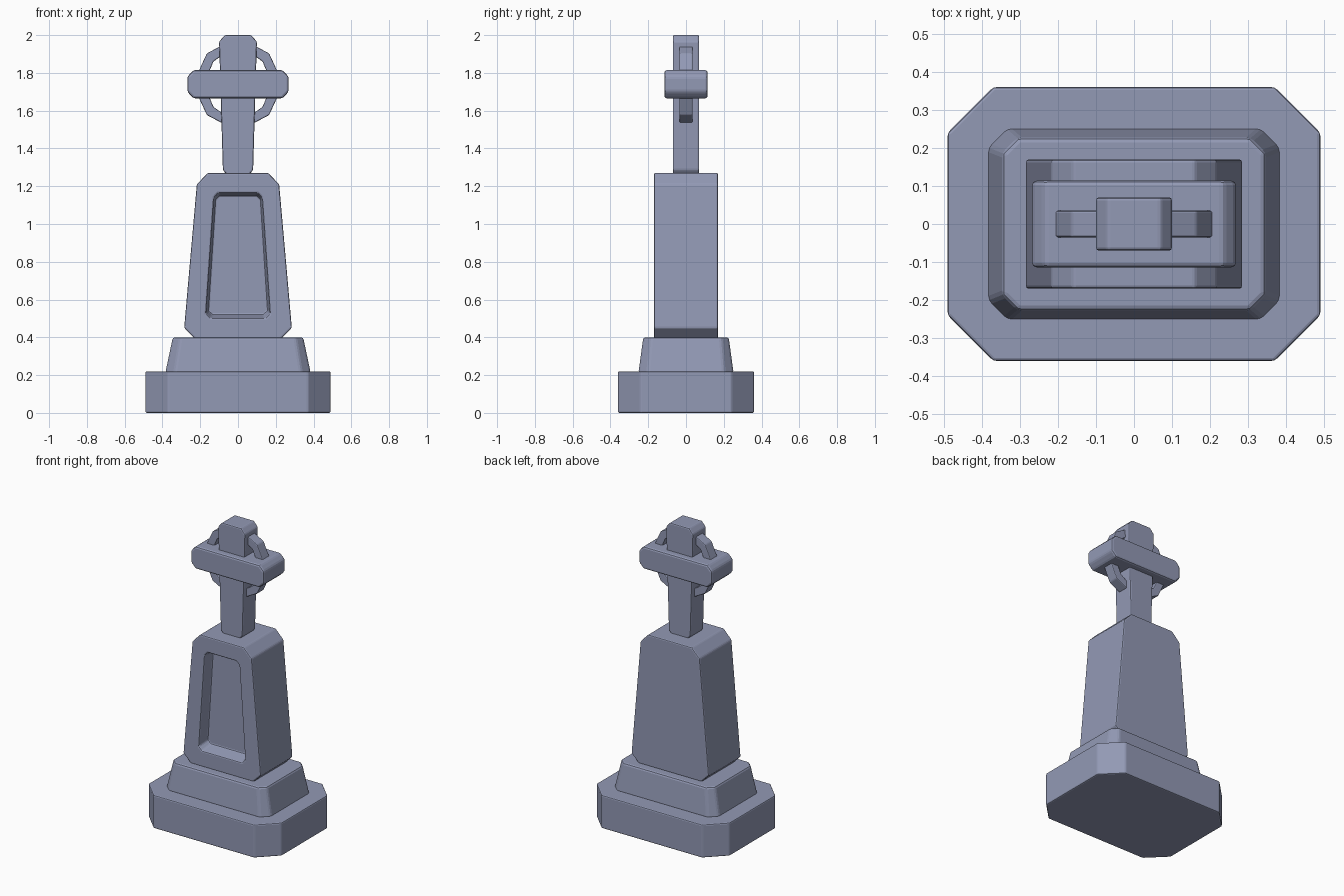
import bpy
import bmesh

if "Cube" in bpy.data.objects:
    bpy.data.objects.remove(bpy.data.objects["Cube"], do_unlink=True)

stone = bpy.data.materials.new("blue_grey_stone")
stone.use_nodes = True
COLOUR = (0.29, 0.32, 0.46, 1)
stone.diffuse_color = COLOUR
bsdf = stone.node_tree.nodes["Principled BSDF"]
bsdf.inputs["Base Color"].default_value = COLOUR
bsdf.inputs["Roughness"].default_value = 0.8


def mirrored(half):
    """Close a right-hand half outline by mirroring it in x."""
    return half + [(-x, v) for x, v in reversed(half)]


def upright(outline, y):
    return [(x, y, z) for x, z in outline]


def slab(hx, hy, cut, z):
    """Level rectangle with cut corners."""
    half = [(hx - cut, -hy), (hx, cut - hy), (hx, hy - cut), (hx - cut, hy)]
    return [(x, y, z) for x, y in mirrored(half)]


def loft(name, loops, bevel, closed=False):
    """Skin a series of loops, capping the ends unless closed."""
    bm = bmesh.new()
    rows = [[bm.verts.new(p) for p in loop] for loop in loops]
    n = len(rows[0])
    pairs = list(zip(rows, rows[1:]))
    if closed:
        pairs.append((rows[-1], rows[0]))
    else:
        bm.faces.new(rows[0])
        bm.faces.new(rows[-1])
    for a, b in pairs:
        for i in range(n):
            j = (i + 1) % n
            bm.faces.new((a[i], a[j], b[j], b[i]))
    bmesh.ops.recalc_face_normals(bm, faces=bm.faces)
    mesh = bpy.data.meshes.new(name)
    bm.to_mesh(mesh)
    bm.free()
    mesh.materials.append(stone)
    obj = bpy.data.objects.new(name, mesh)
    bpy.context.collection.objects.link(obj)
    mod = obj.modifiers.new("worn_edges", "BEVEL")
    mod.width = bevel
    mod.segments = 2
    mod.limit_method = "ANGLE"
    mod.angle_limit = 0.5
    return obj


# Stepped foot
loft("base", [slab(0.49, 0.36, 0.12, 0), slab(0.49, 0.36, 0.12, 0.22)], 0.008)
loft("plinth", [slab(0.385, 0.252, 0.05, 0.21), slab(0.345, 0.226, 0.04, 0.40)], 0.012)

# Tapered body with a sunken front panel
body = mirrored([(0.23, 0.395), (0.285, 0.45), (0.218, 1.21), (0.16, 1.27)])
rim = mirrored([(0.145, 0.50), (0.17, 0.525), (0.128, 1.14), (0.105, 1.165)])
panel = mirrored([(0.135, 0.52), (0.158, 0.54), (0.12, 1.13), (0.10, 1.15)])
loft("body", [upright(body, 0.17), upright(body, -0.17),
              upright(rim, -0.17), upright(panel, -0.09)], 0.008)

# Cross
shaft = mirrored([(0.06, 1.262), (0.08, 1.285), (0.10, 1.965), (0.07, 2.0)])
loft("cross_shaft", [upright(shaft, 0.07), upright(shaft, -0.07)], 0.008)
bar = mirrored([(0.235, 1.665), (0.268, 1.70), (0.268, 1.78), (0.235, 1.815)])
loft("cross_bar", [upright(bar, 0.114), upright(bar, -0.114)], 0.012)


# Faceted ring behind the arms
def ring_outline(quarter):
    lower = [(x, 1.74 - z) for x, z in reversed(quarter)]
    return mirrored(lower + [(x, 1.74 + z) for x, z in quarter])


outer = ring_outline([(0.21, 0.065), (0.165, 0.163), (0.09, 0.203)])
inner = ring_outline([(0.153, 0.065), (0.13, 0.12), (0.09, 0.148)])
loft("ring", [upright(outer, 0.035), upright(outer, -0.035),
              upright(inner, -0.035), upright(inner, 0.035)], 0.006, closed=True)
